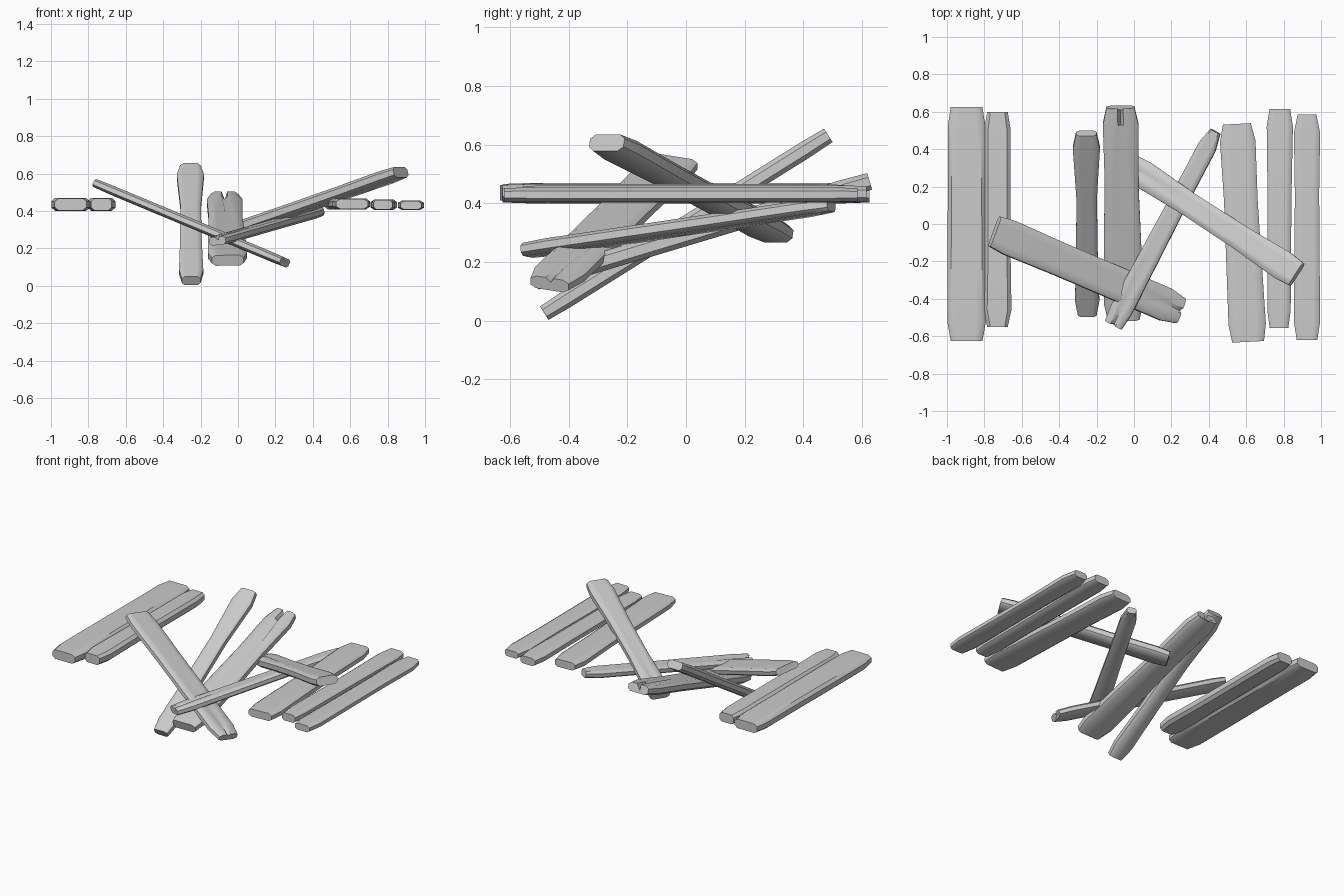
import bpy, bmesh
from mathutils import Vector

if "Cube" in bpy.data.objects:
    bpy.data.objects.remove(bpy.data.objects["Cube"])

STATIONS = (0, 0.08, 0.35, 0.65, 0.92, 1)


def plank(name, p0, p1, side, widths, thick, crack0=0.0, crack1=0.0):
    """Loft a chamfered board from end centre p0 to end centre p1.
    widths: full width at each station; crack: depth of a groove at that end."""
    p0, p1 = Vector(p0), Vector(p1)
    along = (p1 - p0).normalized()
    w = Vector(side)
    w = (w - along * w.dot(along)).normalized()
    n = w.cross(along)
    if n.z < 0:
        n = -n
    h = thick / 2
    bm = bmesh.new()
    rings = []
    for i, t in enumerate(STATIONS):
        a = widths[i] / 2
        end = i in (0, 5)
        ht = h * (0.9 if end else 1)
        c = min(0.02, a * 0.3)
        s = ht * 0.5
        groove = {0: crack0, 5: crack1, 1: crack0 * 0.4, 4: crack1 * 0.4}.get(i, 0)
        inset = {0: crack0, 5: -crack1}.get(i, 0) * 0.5
        g = 0.015 if groove else a * 0.5
        prof = [(-a, -s), (-a + c, -ht), (0, -ht), (a - c, -ht), (a, -s),
                (a, s), (a - c, ht), (g, ht), (0, ht - groove), (-g, ht),
                (-a + c, ht), (-a, s)]
        ring = []
        for k, (u, v) in enumerate(prof):
            p = p0.lerp(p1, t) + w * u + n * v
            if k == 8:
                p += along * inset
            ring.append(bm.verts.new(p))
        rings.append(ring)
    m = len(rings[0])
    for r, q in zip(rings, rings[1:]):
        for k in range(m):
            j = (k + 1) % m
            bm.faces.new((r[k], r[j], q[j], q[k]))
    bm.faces.new(rings[0][::-1])
    bm.faces.new(rings[-1])
    bmesh.ops.recalc_face_normals(bm, faces=bm.faces)
    me = bpy.data.meshes.new(name)
    bm.to_mesh(me)
    bm.free()
    ob = bpy.data.objects.new(name, me)
    bpy.context.collection.objects.link(ob)
    bpy.ops.object.select_all(action='DESELECT')
    ob.select_set(True)
    bpy.context.view_layer.objects.active = ob
    bpy.ops.object.shade_smooth_by_angle(angle=0.7)


X = (1, 0, 0)

# Level planks, left and right
plank("left_plank_outer", (-0.895, -0.625, 0.435), (-0.895, 0.625, 0.435), X,
      (0.17, 0.205, 0.205, 0.20, 0.20, 0.17), 0.07)
plank("left_plank_inner", (-0.73, -0.55, 0.435), (-0.73, 0.60, 0.435), X,
      (0.11, 0.15, 0.14, 0.14, 0.14, 0.11), 0.07)
plank("right_plank_inner", (0.61, -0.63, 0.437), (0.55, 0.535, 0.437), X,
      (0.17, 0.20, 0.19, 0.18, 0.19, 0.15), 0.058)
plank("right_plank_middle", (0.775, -0.555, 0.433), (0.78, 0.615, 0.433), X,
      (0.10, 0.125, 0.125, 0.13, 0.14, 0.11), 0.058)
plank("right_plank_outer", (0.925, -0.62, 0.43), (0.925, 0.585, 0.43), X,
      (0.11, 0.14, 0.135, 0.13, 0.14, 0.10), 0.05)

# Fallen planks
plank("steep_plank", (-0.25, -0.483, 0.026), (-0.255, 0.485, 0.632), X,
      (0.10, 0.13, 0.115, 0.11, 0.145, 0.11), 0.06)
plank("cracked_plank", (-0.055, -0.51, 0.135), (-0.073, 0.625, 0.475), X,
      (0.17, 0.21, 0.20, 0.18, 0.19, 0.15), 0.065, 0.0, 0.045)
plank("left_fallen_plank", (-0.745, -0.04, 0.54), (0.25, -0.465, 0.125),
      (0.337, 0.93, -0.145), (0.17, 0.19, 0.18, 0.18, 0.18, 0.14), 0.05, 0.0, 0.02)
plank("thin_fallen_plank", (-0.11, -0.54, 0.24), (0.435, 0.495, 0.395),
      (0.87, -0.47, 0.1), (0.10, 0.12, 0.11, 0.10, 0.10, 0.06), 0.05, 0.02, 0.0)
plank("right_fallen_plank", (-0.02, 0.31, 0.295), (0.87, -0.27, 0.607),
      (0.54, 0.84, 0), (0.13, 0.15, 0.13, 0.135, 0.16, 0.14), 0.065, 0.02, 0.0)
